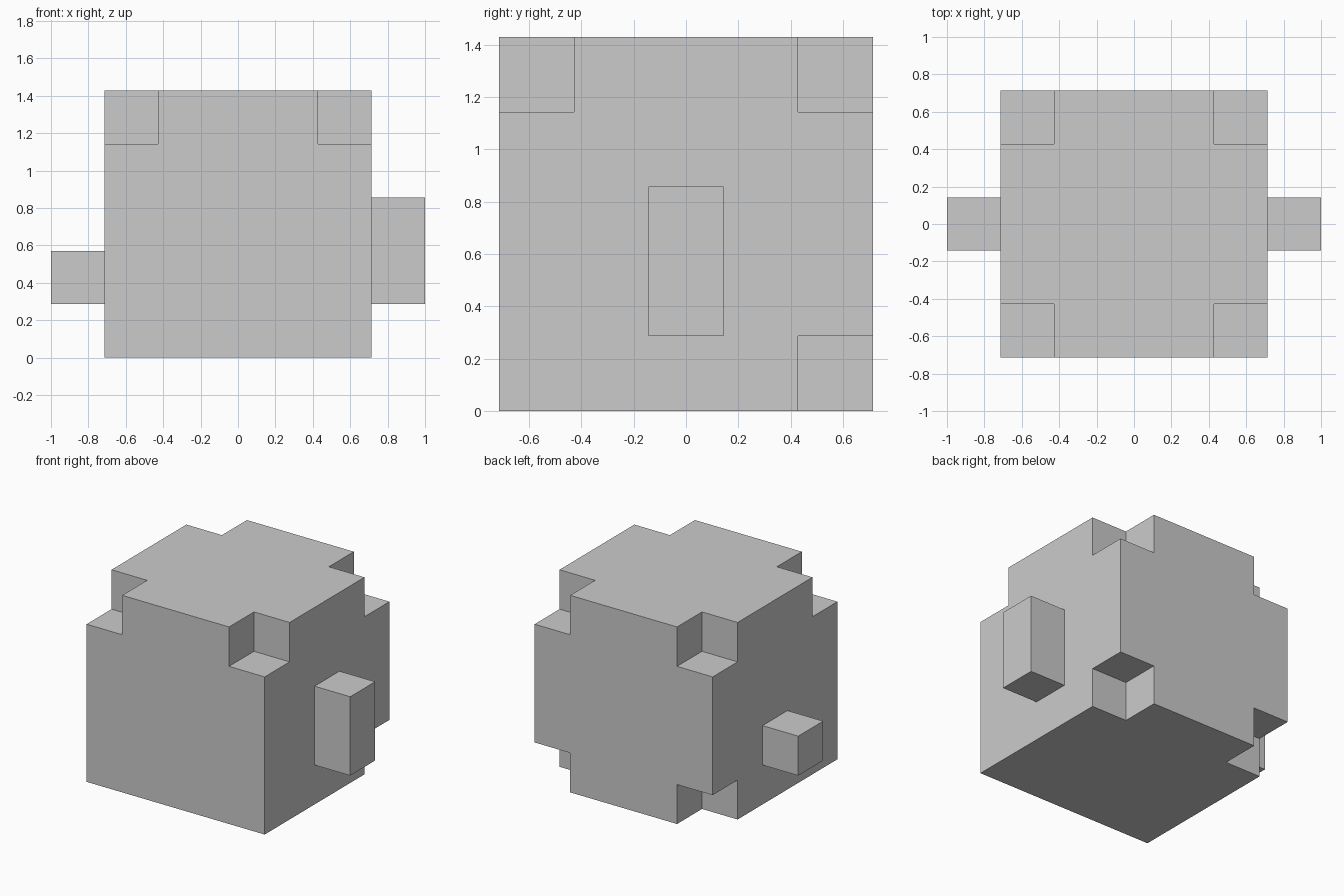
import bpy

if "Cube" in bpy.data.objects:
    bpy.data.objects.remove(bpy.data.objects["Cube"])

U = 2 / 7          # the model sits on a grid of 7 cells across its width
H = 2.5 * U        # half width of the body


def box(name, lo, hi):
    """Axis-aligned box between two corners."""
    bpy.ops.mesh.primitive_cube_add(size=1)
    ob = bpy.context.object
    ob.name = ob.data.name = name
    for v in ob.data.vertices:
        v.co = [a + (c + 0.5) * (b - a) for c, a, b in zip(v.co, lo, hi)]
    return ob


def cut_corner(body, sx, sy, z0, z1):
    """Remove a one-cell corner; the cutter overshoots outside the body."""
    xs = sorted((sx * (H - U), sx * (H + 0.1)))
    ys = sorted((sy * (H - U), sy * (H + 0.1)))
    cutter = box("corner_cutter", (xs[0], ys[0], z0), (xs[1], ys[1], z1))
    cutter.hide_render = True
    mod = body.modifiers.new("corner", 'BOOLEAN')
    mod.operation = 'DIFFERENCE'
    mod.solver = 'EXACT'
    mod.object = cutter
    bpy.context.view_layer.objects.active = body
    bpy.ops.object.modifier_apply(modifier=mod.name)
    bpy.data.objects.remove(cutter)


# Main block: notched at all four top corners and the two rear bottom corners
body = box("body", (-H, -H, 0), (H, H, 5 * U))
for sx in (-1, 1):
    for sy in (-1, 1):
        cut_corner(body, sx, sy, 4 * U, 5 * U + 0.1)
    cut_corner(body, sx, 1, -0.1, U)

# Side pegs: tall on the right, short on the left
box("right_peg", (H, -U / 2, U), (H + U, U / 2, 3 * U))
box("left_peg", (-H - U, -U / 2, U), (-H, U / 2, 2 * U))
